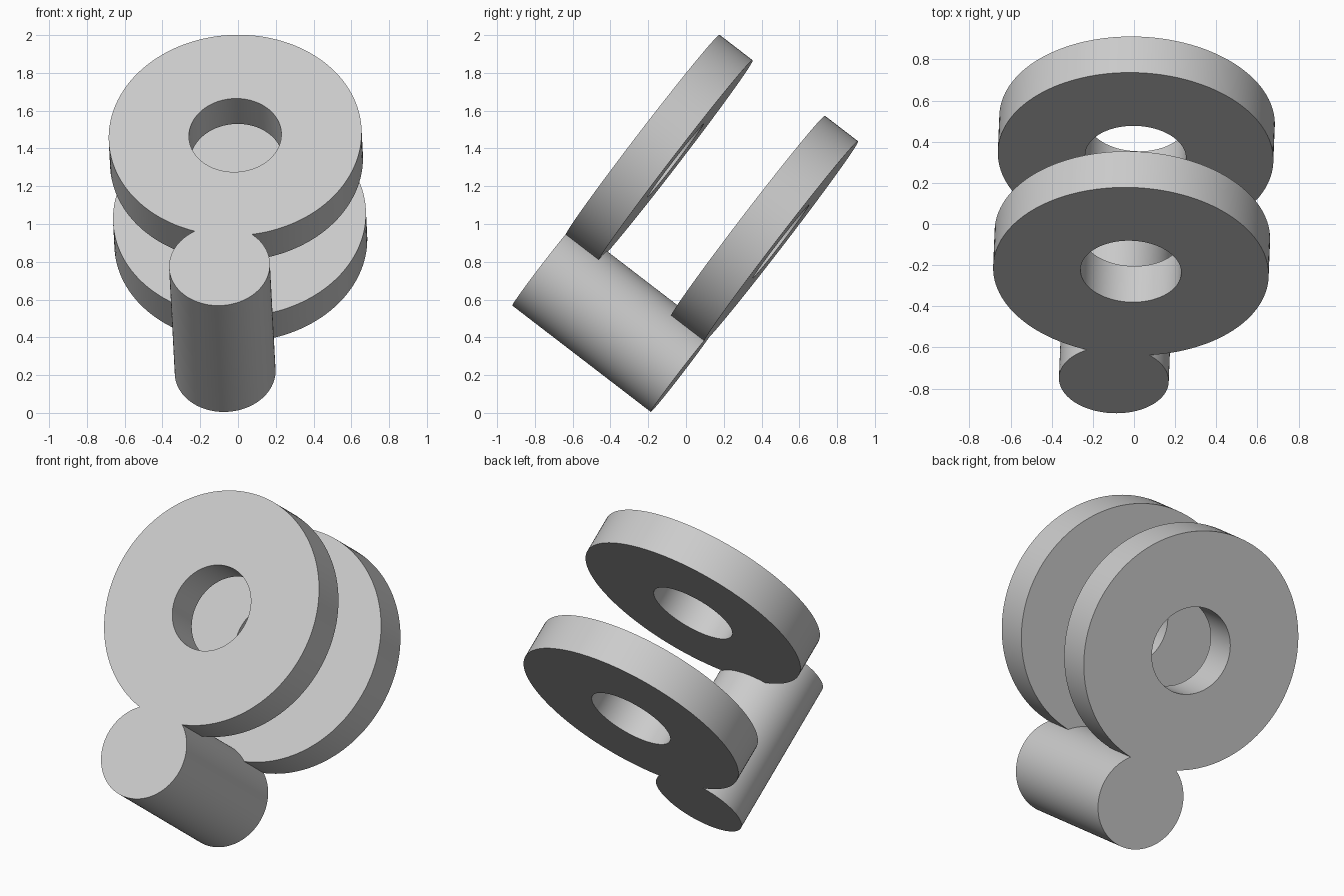
import bpy
import math
from mathutils import Matrix, Vector

if "Cube" in bpy.data.objects:
    bpy.data.objects.remove(bpy.data.objects["Cube"], do_unlink=True)

# Sizes
POST_R, LENGTH = 0.267, 0.925
RING_R, HOLE_R, THICK = 0.67, 0.245, 0.221
REACH = 0.872

# Single material
grey = bpy.data.materials.new("light grey")
grey.use_nodes = True
colour = (0.6, 0.6, 0.6, 1)
grey.diffuse_color = colour
grey.node_tree.nodes["Principled BSDF"].inputs["Base Color"].default_value = colour


def cylinder(name, radius, x, low, high):
    """Upright cylinder in the part's own frame."""
    bpy.ops.mesh.primitive_cylinder_add(
        vertices=128, radius=radius, depth=high - low,
        location=(x, 0, (low + high) / 2))
    obj = bpy.context.object
    obj.name = name
    obj.data.materials.append(grey)
    return obj


def combine(target, other, operation):
    mod = target.modifiers.new(operation.lower(), 'BOOLEAN')
    mod.operation = operation
    mod.solver = 'EXACT'
    mod.object = other
    bpy.context.view_layer.objects.active = target
    bpy.ops.object.modifier_apply(modifier=mod.name)
    bpy.data.objects.remove(other, do_unlink=True)


# Post with a ring flush at each end
bracket = cylinder("post_with_two_rings", POST_R, 0, 0, LENGTH)
for name, low in (("front_ring", 0), ("back_ring", LENGTH - THICK)):
    ring = cylinder(name, RING_R, REACH, low, low + THICK)
    hole = cylinder("hole_cutter", HOLE_R, REACH, low - THICK / 4, low + THICK * 1.25)
    hole.hide_render = True
    combine(ring, hole, 'DIFFERENCE')
    combine(bracket, ring, 'UNION')

# Tilt the whole part into place
axis = Vector((0.03, 0.733, -0.563)).normalized()
side = Vector((0.083, 0.529, 0.688))
side = (side - axis * side.dot(axis)).normalized()
frame = Matrix((side, axis.cross(side), axis)).transposed().to_4x4()
frame.translation = (-0.098, -0.757, 0.78)
bracket.data.transform(bracket.matrix_basis)
bracket.matrix_basis = Matrix.Identity(4)
bracket.data.transform(frame)

# Smooth walls, sharp rims
bpy.ops.object.select_all(action='DESELECT')
bracket.select_set(True)
bpy.context.view_layer.objects.active = bracket
bpy.ops.object.shade_smooth_by_angle(angle=math.radians(30))
